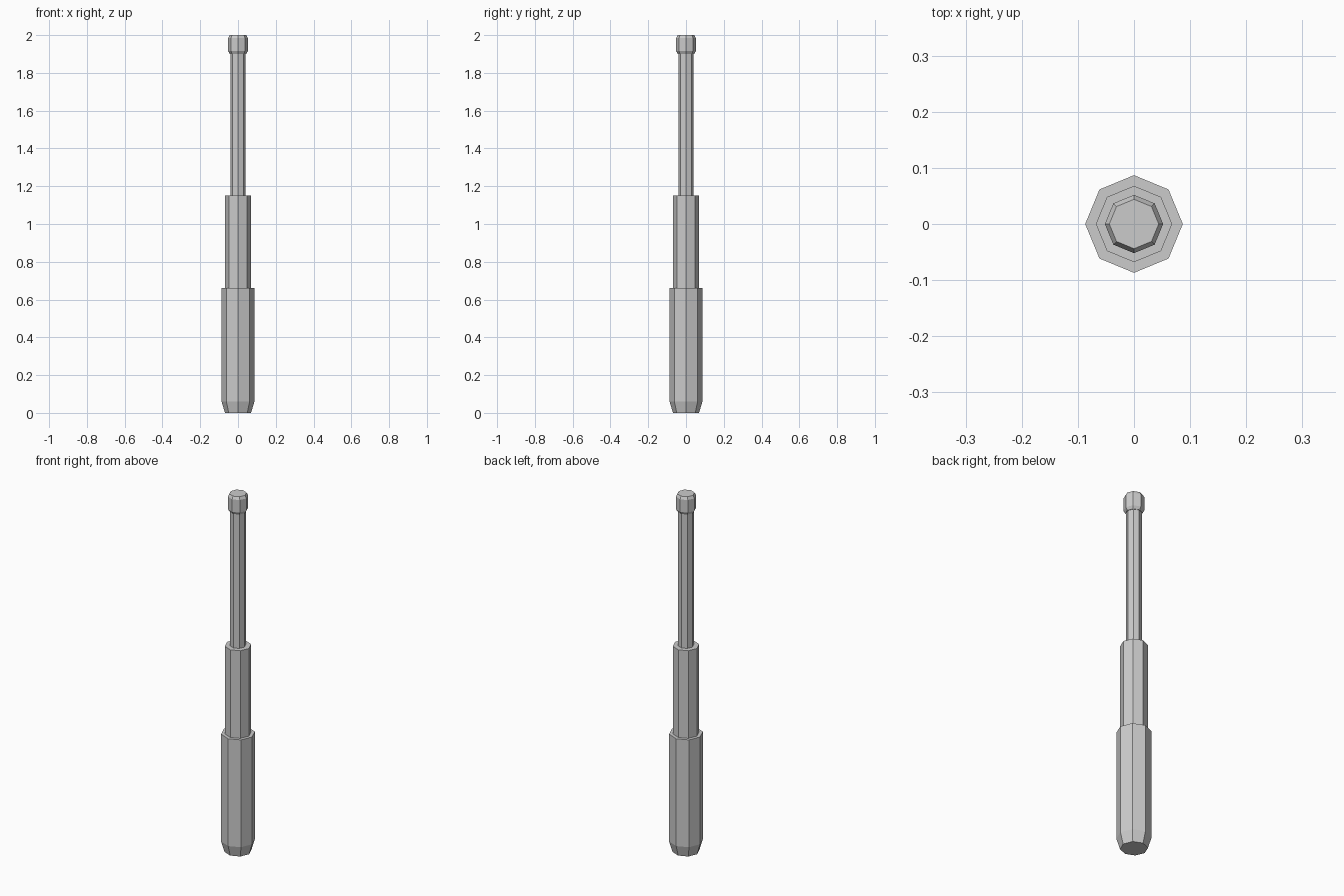
import bpy, bmesh
from math import cos, sin, pi

if "Cube" in bpy.data.objects:
    bpy.data.objects.remove(bpy.data.objects["Cube"])

SIDES = 8


def turned_part(name, profile):
    """Closed eight-sided solid from (radius, z) pairs, bottom to top."""
    bm = bmesh.new()
    rings = [[bm.verts.new((r * cos(2 * pi * i / SIDES), r * sin(2 * pi * i / SIDES), z))
              for i in range(SIDES)] for r, z in profile]
    for low, high in zip(rings, rings[1:]):
        for i in range(SIDES):
            j = (i + 1) % SIDES
            bm.faces.new((low[i], low[j], high[j], high[i]))
    bm.faces.new(rings[0][::-1])
    bm.faces.new(rings[-1])
    mesh = bpy.data.meshes.new(name)
    bm.to_mesh(mesh)
    bm.free()
    obj = bpy.data.objects.new(name, mesh)
    bpy.context.collection.objects.link(obj)
    return obj


# Grip with chamfered butt
turned_part("handle", [(0.069, 0), (0.087, 0.06), (0.087, 0.66)])
# Telescoping sections
turned_part("middle_section", [(0.068, 0.66), (0.068, 1.15)])
turned_part("rod", [(0.04, 1.15), (0.04, 1.90)])
# Chamfered end cap
turned_part("tip", [(0.043, 1.90), (0.052, 1.915), (0.052, 1.985), (0.044, 2.0)])
